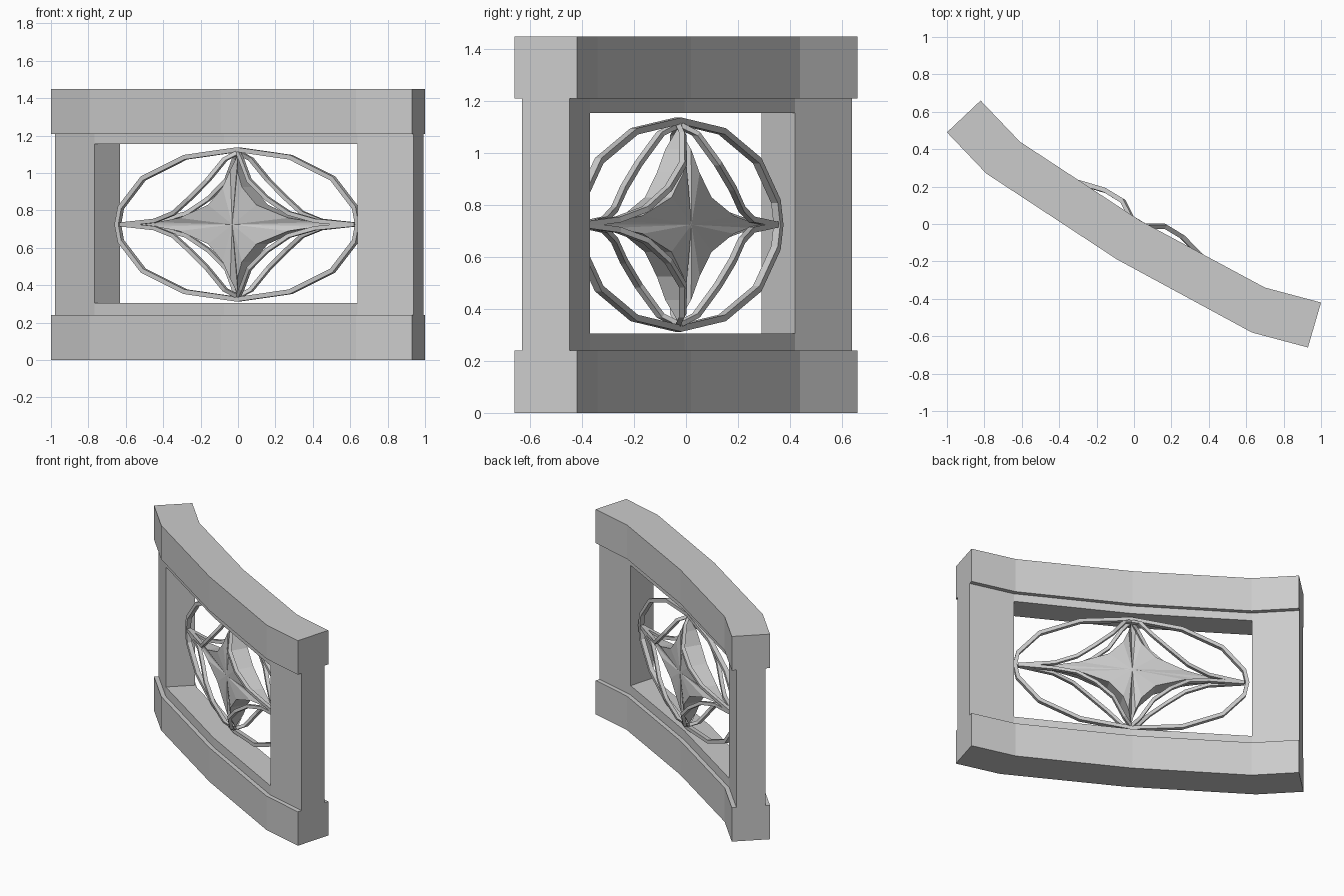
import bpy, bmesh, math
from mathutils import Vector

if "Cube" in bpy.data.objects:
    bpy.data.objects.remove(bpy.data.objects["Cube"])

FRONT = [(-1.0, .49), (-.79, .27), (-.09, -.19), (.63, -.58), (.93, -.66)]
BACK = [(-.82, .66), (-.61, .44), (.03, .02), (.70, -.34), (1.0, -.42)]
INSET = .12   # infill frame is slightly thinner than the rails


def make(name, verts, faces):
    me = bpy.data.meshes.new(name)
    bm = bmesh.new()
    vs = [bm.verts.new(v) for v in verts]
    for f in faces:
        bm.faces.new([vs[i] for i in f])
    bmesh.ops.remove_doubles(bm, verts=bm.verts, dist=1e-5)
    bmesh.ops.recalc_face_normals(bm, faces=bm.faces)
    bm.to_mesh(me)
    bm.free()
    ob = bpy.data.objects.new(name, me)
    bpy.context.collection.objects.link(ob)
    return ob


def sweep(name, rings, closed=False):
    # skin a list of four-point cross-sections
    n = len(rings)
    verts = [p for r in rings for p in r]
    faces = []
    for i in range(n if closed else n - 1):
        j = (i + 1) % n
        for k in range(4):
            m = (k + 1) % 4
            faces.append((i*4 + k, i*4 + m, j*4 + m, j*4 + k))
    if not closed:
        faces += [(0, 1, 2, 3), tuple((n - 1)*4 + k for k in range(4))]
    return make(name, verts, faces)


def bar(name, first, last, z0, z1, inset=0):
    rings = []
    for f, b in list(zip(FRONT, BACK))[first:last + 1]:
        f, b = Vector(f), Vector(b)
        p, q = f.lerp(b, inset), f.lerp(b, 1 - inset)
        rings.append([(*p, z0), (*q, z0), (*q, z1), (*p, z1)])
    return sweep(name, rings)


# Bent rails and the thinner window frame between them
bar("bottom_rail", 0, 4, 0, .24)
bar("top_rail", 0, 4, 1.21, 1.45)
bar("left_post", 0, 1, .24, 1.21, INSET)
bar("right_post", 3, 4, .24, 1.21, INSET)
bar("sill", 1, 3, .24, .305, INSET)
bar("header", 1, 3, 1.155, 1.21, INSET)


def place(ob):
    ob.location = (0, -.03, .725)
    ob.rotation_euler.z = math.radians(-31)


def strip(name, path, width, depth, closed=False):
    # square-section strip along a path, in ornament space
    pts = [Vector(p) for p in path]
    n, rings = len(pts), []
    for i, p in enumerate(pts):
        a = pts[i - 1] if closed or i else p
        b = pts[(i + 1) % n] if closed or i < n - 1 else p
        t = b - a
        s = Vector((-t.z, 0, t.x)).normalized() * width / 2
        d = Vector((0, depth / 2, 0))
        rings.append([p - s - d, p + s - d, p + s + d, p - s + d])
    place(sweep(name, rings, closed))


# Faceted oval ring
oval = [(.75*math.sin(math.radians(q*90 + a)), 0, .4*math.cos(math.radians(q*90 + a)))
        for q, angs in enumerate([(0, 26, 52, 77), (0, 13, 38, 64),
                                  (0, 26, 52, 77), (0, 13, 38, 64)]) for a in angs]
strip("oval_ring", oval, .025, .03, True)

# Bulging ribbons from the top and bottom tips to the side tips
RIB = [(0, 0, .385), (.05, .05, .35), (.13, .1, .235), (.24, .1, .14),
       (.36, .07, .06), (.5, .03, .02), (.73, 0, 0)]
for su in (-1, 1):
    for sd in (-1, 1):
        for sv in (-1, 1):
            strip("ribbon", [(u*su, d*sd, v*sv) for u, d, v in RIB], .022, .025)

# Concave four-pointed star, thick at the centre and pinched at the tips
STAR = [(0, 0, .375), (.022, .045, .29), (.06, .06, .2), (.15, .06, .105),
        (.34, .045, .035), (.5, .02, .012), (.73, 0, 0)]
loop = []
for su, sv in ((1, 1), (1, -1), (-1, -1), (-1, 1)):
    quarter = [(u*su, d, v*sv) for u, d, v in STAR]
    if su * sv < 0:
        quarter.reverse()
    loop += quarter[:-1]
n = len(loop)
verts = loop + [(u, -d, v) for u, d, v in loop] + [(0, .06, 0), (0, -.06, 0)]
faces = []
for i in range(n):
    j = (i + 1) % n
    faces += [(i, j, 2*n), (n + j, n + i, 2*n + 1)]
    if loop[i][1] == 0:
        faces.append((i, n + j, j))
    elif loop[j][1] == 0:
        faces.append((i, n + i, j))
    else:
        faces.append((i, n + i, n + j, j))
place(make("star", verts, faces))
